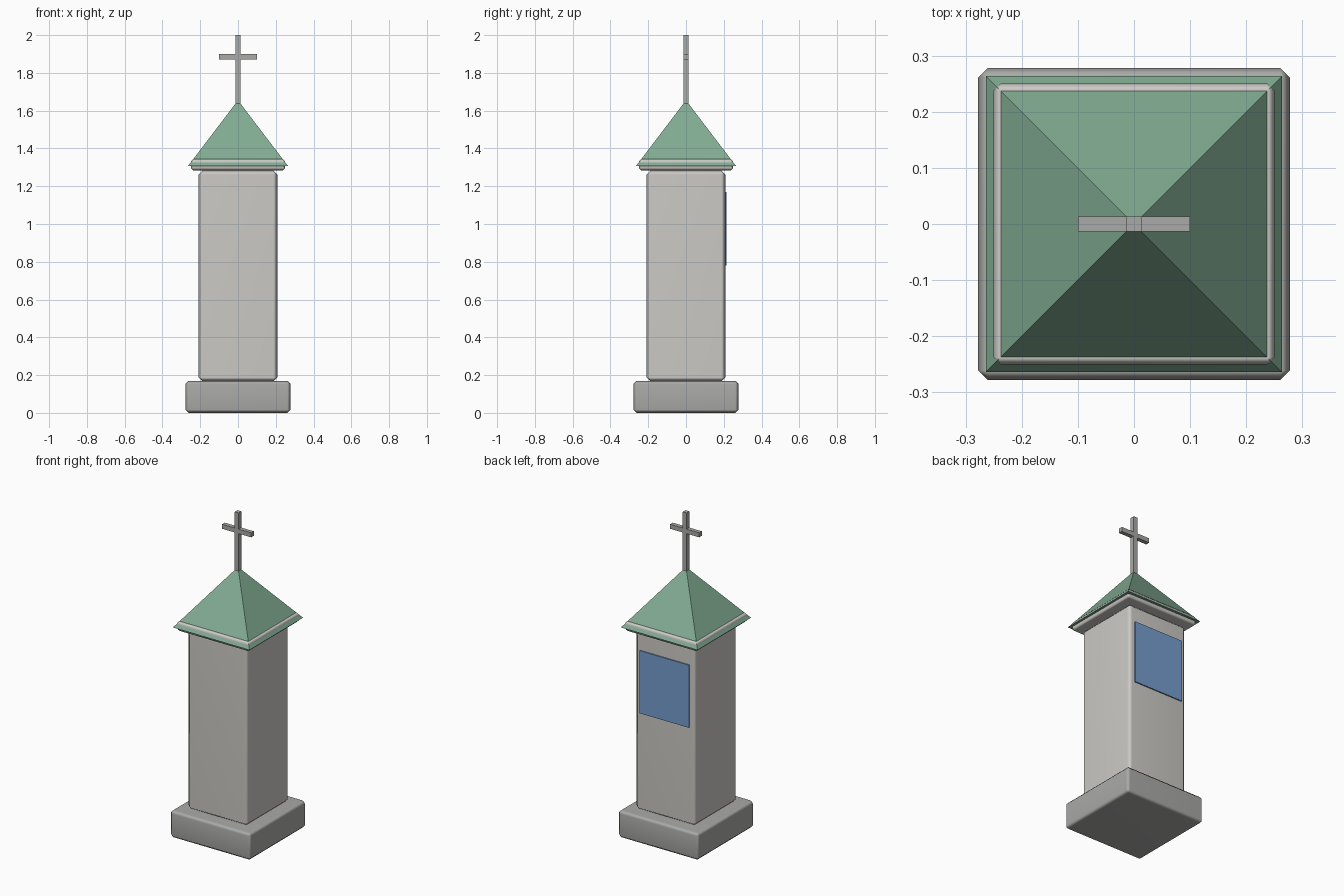
import bpy
import math

old = bpy.data.objects.get("Cube")
if old:
    bpy.data.objects.remove(old, do_unlink=True)


def material(name, rgb):
    mat = bpy.data.materials.new(name)
    mat.use_nodes = True
    colour = (*rgb, 1)
    mat.diffuse_color = colour
    mat.node_tree.nodes["Principled BSDF"].inputs["Base Color"].default_value = colour
    return mat


pale_stone = material("pale stone", (0.60, 0.59, 0.56))
grey_stone = material("grey stone", (0.40, 0.40, 0.39))
copper_green = material("copper green", (0.22, 0.41, 0.29))
panel_blue = material("panel blue", (0.18, 0.34, 0.62))


def block(name, size, centre, mat, bevel=0):
    """Box with optional softened, chamfered edges."""
    bpy.ops.mesh.primitive_cube_add(size=1, location=centre)
    obj = bpy.context.object
    obj.name = name
    obj.scale = size
    bpy.ops.object.transform_apply(location=False, rotation=False, scale=True)
    obj.data.materials.append(mat)
    if bevel:
        bpy.ops.object.shade_smooth()
        chamfer = obj.modifiers.new("chamfer", "BEVEL")
        chamfer.width = bevel
        chamfer.segments = 1
        normals = obj.modifiers.new("even shading", "WEIGHTED_NORMAL")
        normals.keep_sharp = True
    return obj


# Stone masses, stacked from the ground up
block("base_plinth", (0.556, 0.556, 0.17), (0, 0, 0.085), grey_stone, 0.017)
block("pillar_body", (0.416, 0.416, 1.115), (0, 0, 0.725), pale_stone, 0.02)
block("cornice", (0.50, 0.50, 0.06), (0, 0, 1.314), pale_stone, 0.012)

# Picture panel on the back of the pillar
block("back_panel", (0.34, 0.009, 0.39), (0, 0.211, 0.975), panel_blue)

# Four-sided roof whose eaves pass through the cornice
base, apex, half = 1.308, 1.655, 0.264
bpy.ops.mesh.primitive_cone_add(
    vertices=4, radius1=half * math.sqrt(2), radius2=0, depth=apex - base,
    location=(0, 0, (base + apex) / 2), rotation=(0, 0, math.pi / 4))
roof = bpy.context.object
roof.name = "pyramid_roof"
roof.data.materials.append(copper_green)

# Cross on the roof
block("cross_post", (0.027, 0.027, 0.40), (0, 0, 1.80), grey_stone)
block("cross_arm", (0.20, 0.026, 0.028), (0, 0, 1.885), grey_stone)
